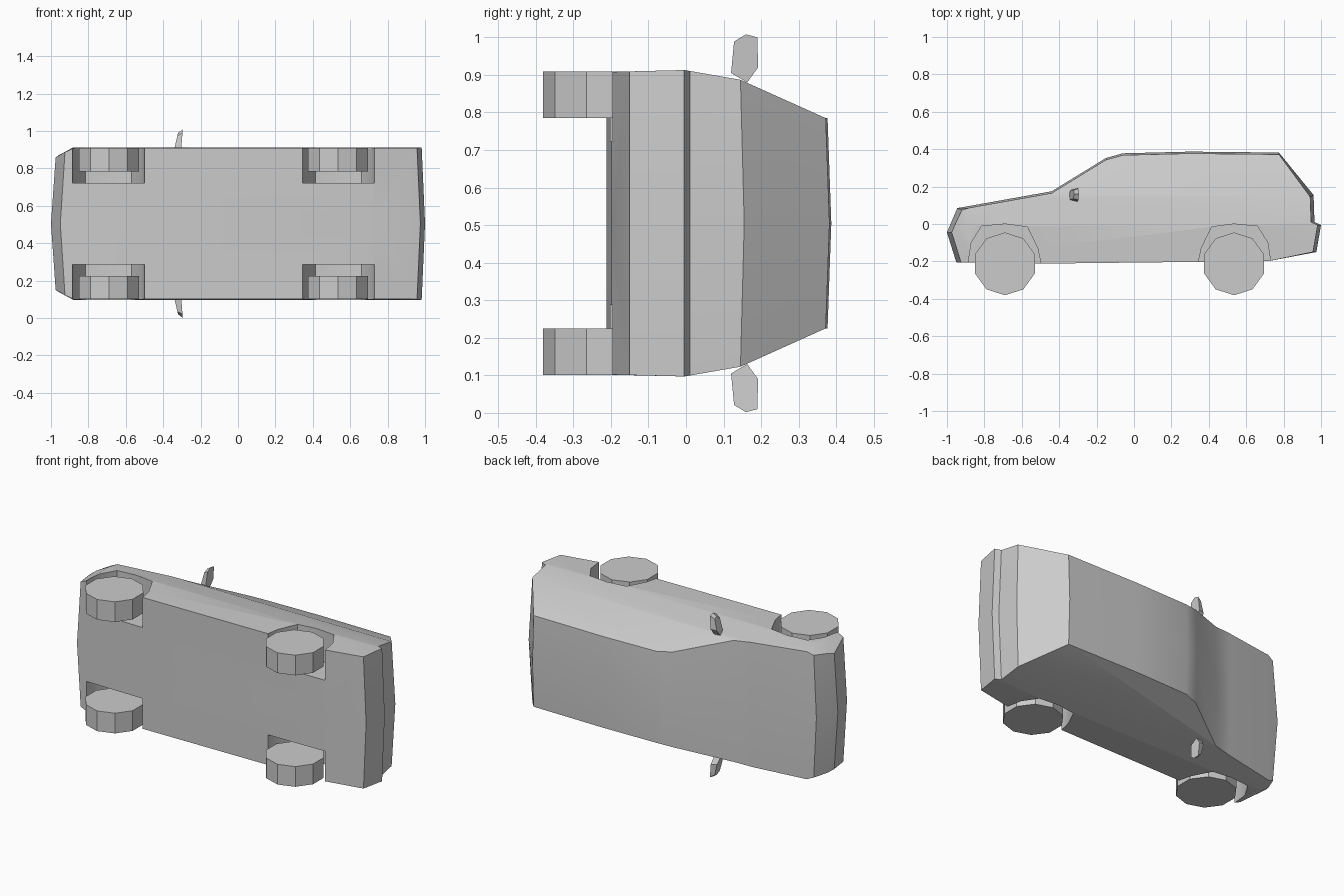
import bpy, bmesh, math
from mathutils import Vector

cube = bpy.data.objects.get("Cube")
if cube:
    bpy.data.objects.remove(cube, do_unlink=True)

MID = 0.505  # the car lies on its side: length on x, its up on y, width on z

grey = bpy.data.materials.new("plain grey")
grey.use_nodes = True
grey.diffuse_color = (0.6, 0.6, 0.6, 1)
grey.node_tree.nodes["Principled BSDF"].inputs["Base Color"].default_value = (0.6, 0.6, 0.6, 1)


def loft(rings):
    """Join matching rings of points and cap both ends."""
    bm = bmesh.new()
    rows = [[bm.verts.new(p) for p in ring] for ring in rings]
    n = len(rows[0])
    for a, b in zip(rows, rows[1:]):
        for i in range(n):
            j = (i + 1) % n
            bm.faces.new((a[i], a[j], b[j], b[i]))
    bm.faces.new(rows[0])
    bm.faces.new(rows[-1])
    return bm


def finish(bm, name, smooth=None):
    bmesh.ops.recalc_face_normals(bm, faces=bm.faces[:])
    mesh = bpy.data.meshes.new(name)
    bm.to_mesh(mesh)
    bm.free()
    mesh.materials.append(grey)
    obj = bpy.data.objects.new(name, mesh)
    bpy.context.collection.objects.link(obj)
    if smooth:
        smooth_by_angle(obj, smooth)
    return obj


def activate(obj):
    bpy.ops.object.select_all(action='DESELECT')
    obj.select_set(True)
    bpy.context.view_layer.objects.active = obj


def smooth_by_angle(obj, degrees):
    activate(obj)
    bpy.ops.object.shade_smooth_by_angle(angle=math.radians(degrees))


def interpolate(table, t):
    for (a, u), (b, v) in zip(table, table[1:]):
        if t <= b:
            return u + (v - u) * max(0, t - a) / (b - a)
    return table[-1][1]


# Body: side profile swept across the width
profile = [(-0.95, -0.205), (-1, -0.045), (-0.945, 0.085), (-0.44, 0.175),
           (-0.15, 0.353), (-0.06, 0.378), (0.3, 0.387), (0.775, 0.382),
           (0.96, 0.155), (0.965, 0.01), (1, -0.005), (0.975, -0.15),
           (0.72, -0.198), (-0.5, -0.212)]
width_by_height = [(-0.2, 0.403), (-0.005, 0.408), (0.155, 0.382), (0.38, 0.28)]
nose_width = [(-1, 0.87), (-0.95, 0.95), (-0.88, 1)]

bm = loft([[(x, y, s) for x, y in profile] for s in (-1, 0, 1)])
for point, normal in (((0, -0.005, 0), (0, 1, 0)), ((0, 0.155, 0), (0, 1, 0)),
                      ((-0.88, 0, 0), (1, 0, 0))):
    bmesh.ops.bisect_plane(bm, geom=bm.verts[:] + bm.edges[:] + bm.faces[:], dist=1e-4,
                           plane_co=Vector(point), plane_no=Vector(normal))
for v in bm.verts:
    x, y, side = v.co
    half = interpolate(width_by_height, y) * interpolate(nose_width, x)
    v.co.z = MID + side * half
    # the ends and the roof bulge towards the middle
    if abs(side) > 0.5:
        if x < -0.9:
            v.co.x += 0.025
        elif x > 0.9:
            v.co.x -= 0.018
        if y > 0.05:
            v.co.y -= 0.01
body = finish(bm, "body")

# Wheel arches cut from the body, and the wheels
arch = [(-0.19, -0.3), (-0.19, -0.2), (-0.175, -0.13), (-0.12, -0.016), (0, 0),
        (0.125, -0.012), (0.18, -0.1), (0.195, -0.2), (0.195, -0.3)]
for end, cx, flip in (("front", -0.69, -1), ("rear", 0.535, 1)):
    for hand, s in (("left", -1), ("right", 1)):
        cutter = finish(loft([[(cx + flip * x, y, MID + s * d) for x, y in arch]
                              for d in (0.218, 0.6)]), "arch_cutter")
        cutter.hide_render = True
        cut = body.modifiers.new("arch", 'BOOLEAN')
        cut.operation = 'DIFFERENCE'
        cut.solver = 'EXACT'
        cut.object = cutter
        activate(body)
        bpy.ops.object.modifier_apply(modifier=cut.name)
        bpy.data.objects.remove(cutter, do_unlink=True)

        angles = [math.radians(90 + 36 * i) for i in range(10)]
        finish(loft([[(cx + 0.168 * math.cos(a), -0.213 + 0.168 * math.sin(a), MID + s * d)
                      for a in angles] for d in (0.28, 0.404)]), f"{end}_{hand}_wheel")
smooth_by_angle(body, 30)

# Door mirrors: flat rear plate, smaller front shell
plate = [(0.12, 0.4), (0.128, 0.484), (0.16, 0.503), (0.19, 0.495),
         (0.192, 0.415), (0.163, 0.375)]
for hand, s in (("left", -1), ("right", 1)):
    back = [(-0.305 + 0.08 * (d - 0.38), y, MID + s * d) for y, d in plate]
    shell = [(-0.345 + 0.2 * (d - 0.38), 0.157 + 0.75 * (y - 0.157),
              MID + s * (0.385 + 0.85 * (d - 0.385))) for y, d in plate]
    finish(loft([back, shell]), f"{hand}_mirror", 30)
